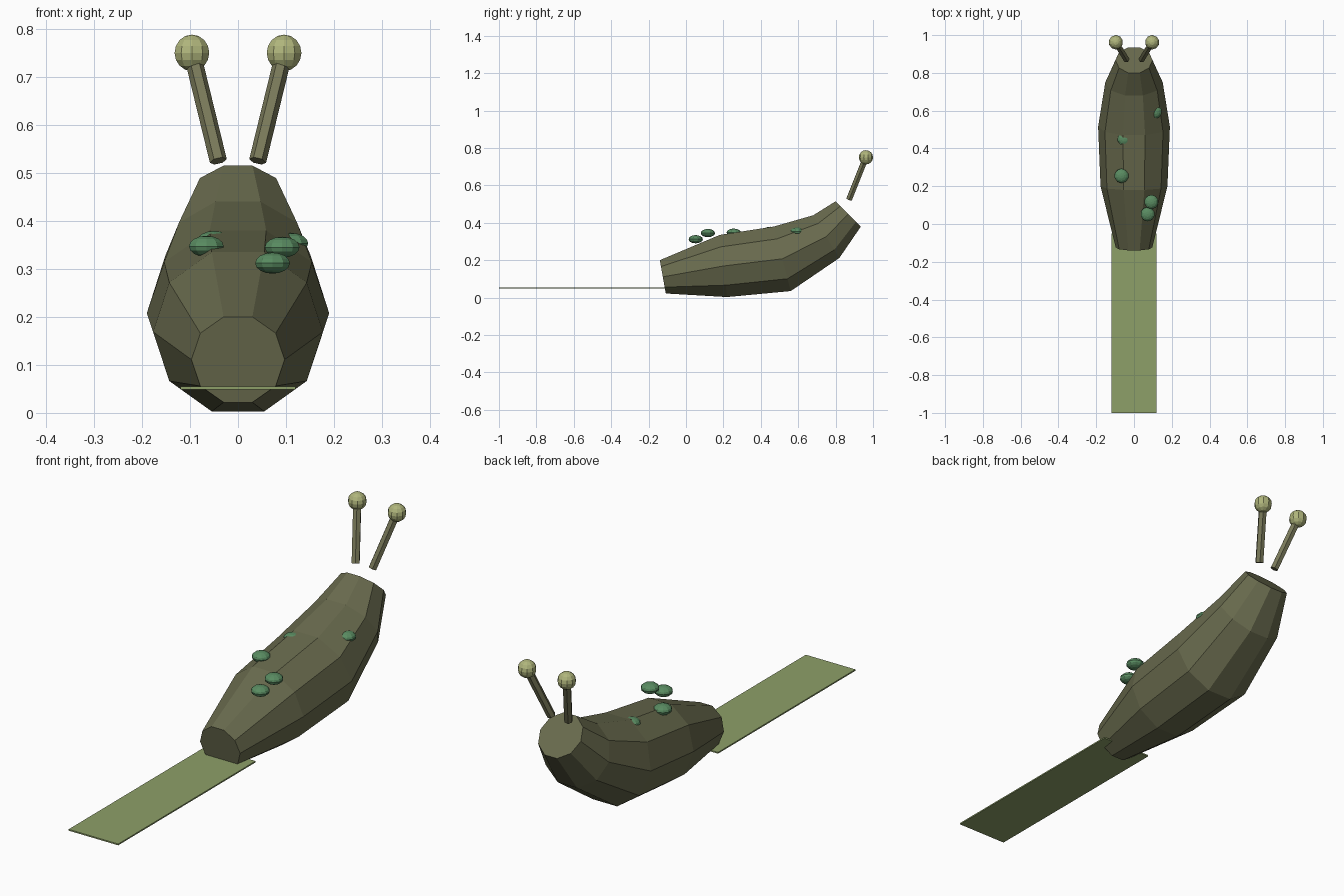
import bpy, bmesh, math
from mathutils import Vector

if "Cube" in bpy.data.objects:
    bpy.data.objects.remove(bpy.data.objects["Cube"])


def material(name, rgb):
    m = bpy.data.materials.new(name)
    m.diffuse_color = (*rgb, 1)
    m.use_nodes = True
    m.node_tree.nodes["Principled BSDF"].inputs["Base Color"].default_value = m.diffuse_color
    return m


skin = material("skin", (0.14, 0.145, 0.075))
stalk_mat = material("stalk_skin", (0.19, 0.19, 0.10))
eye_mat = material("eye_yellow", (0.43, 0.46, 0.20))
spot_mat = material("spot_green", (0.10, 0.26, 0.12))
slime = material("slime", (0.27, 0.35, 0.14))


def finish(name, mat):
    ob = bpy.context.object
    ob.name = name
    ob.data.materials.append(mat)
    return ob


def ball(name, loc, scale, mat, segments, rings):
    bpy.ops.mesh.primitive_uv_sphere_add(segments=segments, ring_count=rings, radius=1, location=loc)
    finish(name, mat).scale = scale


# Body: ten-sided tilted rings, each (half width, top (y, z), bottom (y, z))
SIDES = 10
rings = [
    (0.097, (-0.140, 0.200), (-0.108, 0.022)),
    (0.177, (0.180, 0.335), (0.220, 0.003)),
    (0.190, (0.470, 0.380), (0.560, 0.035)),
    (0.152, (0.680, 0.440), (0.820, 0.212)),
    (0.098, (0.800, 0.515), (0.935, 0.380)),
]
bm = bmesh.new()
loops = []
for w, top, bottom in rings:
    top, bottom = Vector((0, *top)), Vector((0, *bottom))
    mid = (top + bottom) / 2
    up = (top - bottom) / 2 / math.sin(math.radians(72))
    loops.append([bm.verts.new(mid + up * math.sin(a) + Vector((w * math.cos(a), 0, 0)))
                  for a in (math.tau * i / SIDES for i in range(SIDES))])
for a, b in zip(loops, loops[1:]):
    for i in range(SIDES):
        j = (i + 1) % SIDES
        bm.faces.new((a[i], a[j], b[j], b[i]))
bm.faces.new(loops[0])
bm.faces.new(loops[-1])
bmesh.ops.recalc_face_normals(bm, faces=bm.faces)
mesh = bpy.data.meshes.new("body")
bm.to_mesh(mesh)
bm.free()
body = bpy.data.objects.new("body", mesh)
bpy.context.collection.objects.link(body)
mesh.materials.append(skin)

# Eye stalks with round eyes
for side, s in (("left", -1), ("right", 1)):
    base = Vector((s * 0.041, 0.872, 0.525))
    eye = Vector((s * 0.096, 0.962, 0.750))
    axis = eye - base
    bpy.ops.mesh.primitive_cylinder_add(vertices=6, radius=0.018, depth=axis.length,
                                        location=(base + eye) / 2,
                                        rotation=axis.to_track_quat('Z', 'Y').to_euler())
    finish(side + "_stalk", stalk_mat)
    ball(side + "_eye", eye, (0.038,) * 3, eye_mat, 10, 8)

# Flattened spots on the back
spots = [(0.072, 0.052, 0.312), (0.092, 0.117, 0.345), (-0.066, 0.255, 0.347),
         (0.110, 0.595, 0.353), (-0.050, 0.450, 0.357)]
for i, p in enumerate(spots):
    ball(f"spot_{i + 1}", p, (0.038, 0.038, 0.022), spot_mat, 10, 8)

# Slime trail behind the body
bpy.ops.mesh.primitive_cube_add(size=1, location=(0, -0.525, 0.052))
finish("slime_trail", slime).scale = (0.24, 0.95, 0.006)
